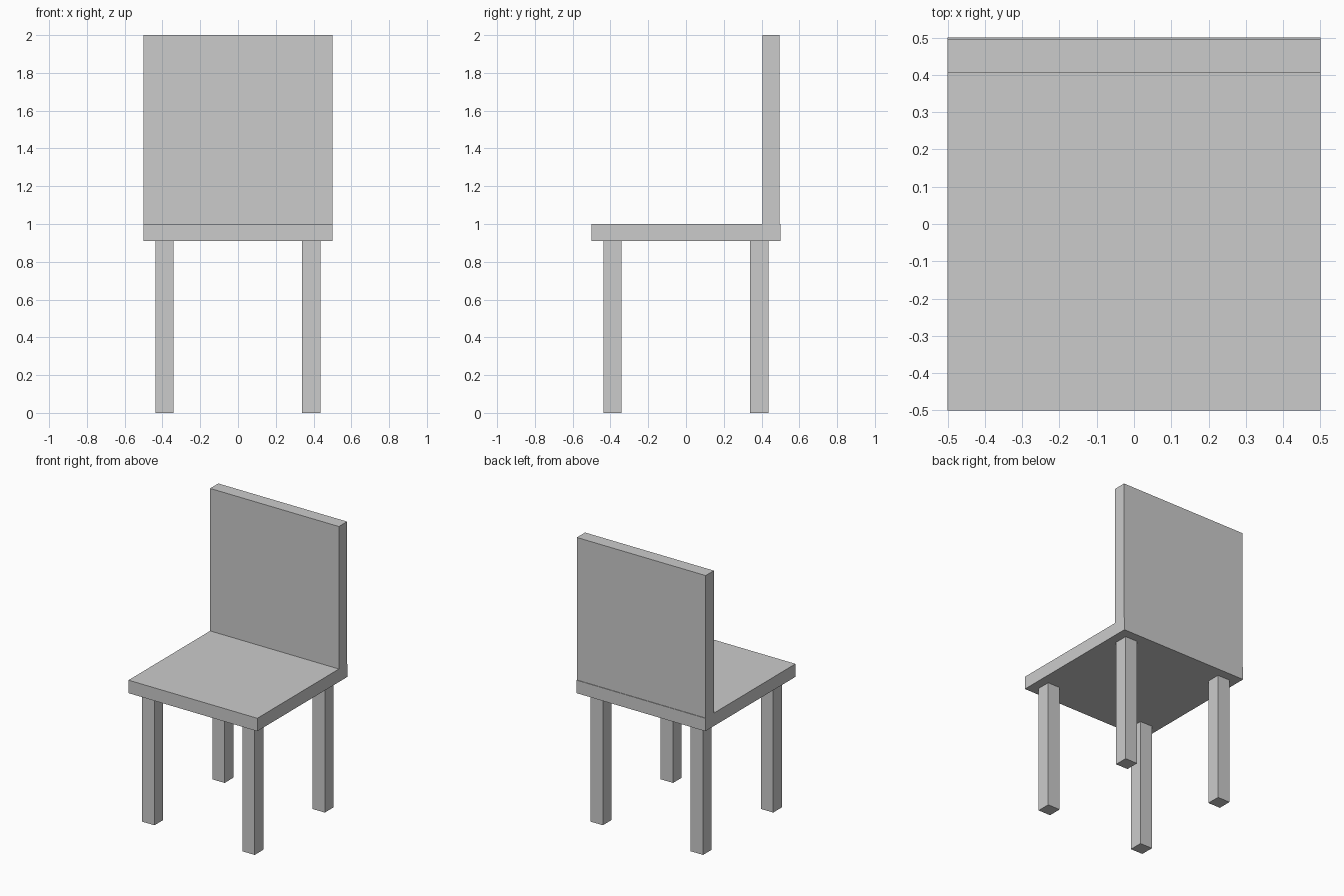
import bpy

if "Cube" in bpy.data.objects:
    bpy.data.objects.remove(bpy.data.objects["Cube"])


def box(name, lo, hi):
    centre = [(a + b) / 2 for a, b in zip(lo, hi)]
    size = [b - a for a, b in zip(lo, hi)]
    bpy.ops.mesh.primitive_cube_add(size=1, location=centre)
    obj = bpy.context.object
    obj.name = name
    obj.scale = size
    bpy.ops.object.transform_apply(location=False, rotation=False, scale=True)
    return obj


SEAT_BOTTOM, SEAT_TOP = 0.909, 1.0

# Seat slab and upright backrest, set slightly in from the rear edge
box("seat", (-0.5, -0.5, SEAT_BOTTOM), (0.5, 0.5, SEAT_TOP))
box("backrest", (-0.5, 0.405, SEAT_TOP), (0.5, 0.496, 2.0))

# Four square legs
spans_x = {"left": (-0.438, -0.342), "right": (0.34, 0.436)}
spans_y = {"front": (-0.438, -0.342), "back": (0.34, 0.436)}
for side, (x0, x1) in spans_x.items():
    for end, (y0, y1) in spans_y.items():
        box(f"{end}_{side}_leg", (x0, y0, 0), (x1, y1, SEAT_BOTTOM))
